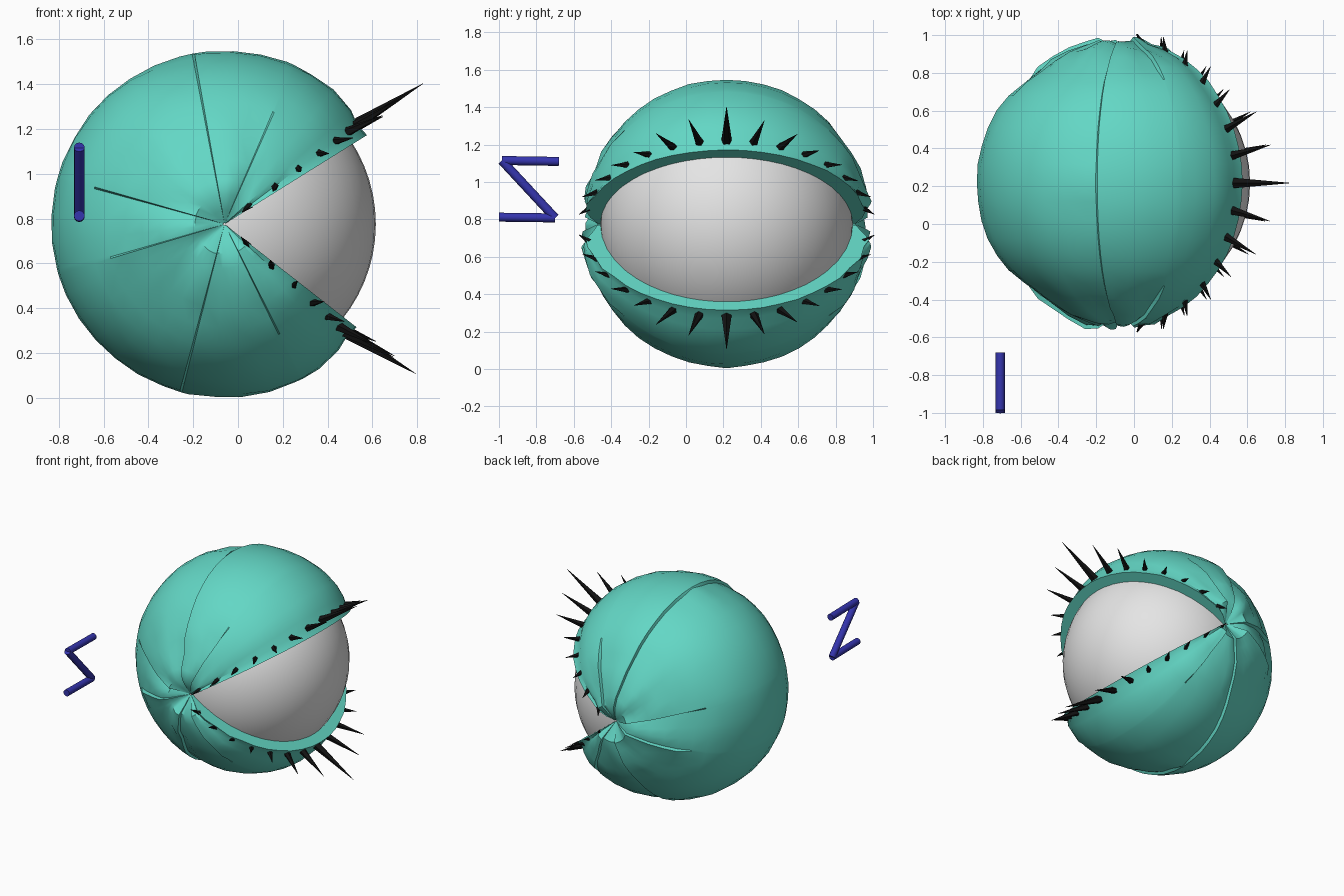
import bpy, bmesh, math, random
from mathutils import Vector, noise

if "Cube" in bpy.data.objects:
    bpy.data.objects.remove(bpy.data.objects["Cube"])

random.seed(4)
C = Vector((-0.06, 0.217, 0.775))      # centre of the eye
R_BALL, R_LID = 0.675, 0.775
UP, LOW = 32, 322                      # lid edges, degrees around the y axis


def material(name, rgb):
    m = bpy.data.materials.new(name)
    m.diffuse_color = (*rgb, 1)
    m.use_nodes = True
    m.node_tree.nodes["Principled BSDF"].inputs["Base Color"].default_value = m.diffuse_color
    return m


TEAL = material("teal", (0.125, 0.68, 0.56))
GREY = material("pale_grey", (0.78, 0.78, 0.78))
BLACK = material("black", (0.006, 0.006, 0.006))
NAVY = material("navy", (0.035, 0.035, 0.42))


def finish(bm, name, mat, angle=None):
    bmesh.ops.recalc_face_normals(bm, faces=bm.faces)
    me = bpy.data.meshes.new(name)
    bm.to_mesh(me)
    bm.free()
    me.materials.append(mat)
    ob = bpy.data.objects.new(name, me)
    bpy.context.collection.objects.link(ob)
    if angle:
        bpy.ops.object.select_all(action='DESELECT')
        ob.select_set(True)
        bpy.context.view_layer.objects.active = ob
        bpy.ops.object.shade_smooth_by_angle(angle=math.radians(angle))
    return ob


def direction(theta, phi):
    """theta from the front corner (-y), phi around y from +x towards +z"""
    t, p = math.radians(theta), math.radians(phi)
    return Vector((math.sin(t) * math.cos(p), -math.cos(t), math.sin(t) * math.sin(p)))


def rod(bm, a, b, r1, r2, sides):
    """tapered bar from a to b"""
    d = b - a
    g = bmesh.ops.create_cone(bm, cap_ends=True, segments=sides, radius1=r1, radius2=r2, depth=d.length)
    rot = d.to_track_quat('Z', 'Y')
    for v in g['verts']:
        v.co = rot @ v.co + (a + b) / 2


# Eyeball
bm = bmesh.new()
bmesh.ops.create_uvsphere(bm, u_segments=48, v_segments=32, radius=R_BALL)
bmesh.ops.translate(bm, verts=bm.verts, vec=C)
finish(bm, "eyeball", GREY, 60)

# Eyelids: a wrinkled shell gathered at both corners, with folds as small steps
# fold = angle, height, reach from the corners in degrees
FOLDS = [(66, 0.022, 42), (100, 0.02, 90), (164, 0.025, 48),
         (196, -0.025, 45), (255, 0.02, 85), (296, -0.022, 40)]


def lid_radius(theta, phi):
    near = min(theta, 180 - theta)                     # angle from nearest corner
    pinch = min(1, near / 10)
    r = R_LID
    r -= 0.03 * math.exp(-((near - 38) / 16) ** 2) * max(0, -math.cos(math.radians(phi)))
    edge = min(abs(phi - UP), abs(phi - LOW))
    r -= 0.025 * max(0, 1 - edge / 22) * min(1, near / 70)
    if 3 < edge < 9:
        r -= 0.012
    for a, h, reach in FOLDS:
        d = phi - a
        if 0 < d < 26 and near < reach:
            r -= h * (1 - d / 26)
    crumple = 0.004 + 0.04 * max(0, 1 - near / 50)
    r += crumple * (noise.noise(direction(theta, phi) * 7) - 0.25)
    return max(R_BALL + 0.008, 0.685 + (r - 0.685) * pinch)


phis = sorted([UP, UP + 5, LOW - 5, LOW] + [UP + 10 + i * 9 for i in range(31)]
              + [f[0] for f in FOLDS] + [f[0] + 0.8 for f in FOLDS])
thetas = [0.5, 5, 10, 15] + [15 + 7.5 * i for i in range(1, 20)] + [165, 170, 175, 179.5]
thetas = sorted(set(thetas))
bm = bmesh.new()
grid = []
for k, phi in enumerate([UP] + phis + [LOW]):
    inner = k in (0, len(phis) + 1)                    # lip reaches in to the eyeball
    grid.append([bm.verts.new(C + direction(t, phi) * (R_BALL - 0.005 if inner else lid_radius(t, phi)))
                 for t in thetas])
for a, b in zip(grid, grid[1:]):
    for i in range(len(thetas) - 1):
        bm.faces.new((a[i], a[i + 1], b[i + 1], b[i]))
finish(bm, "eyelids", TEAL, 35)

# Lashes: spikes along both lid edges, longest in the middle
LENGTHS = [0.36, 0.25, 0.2, 0.11, 0.09, 0.07, 0.07, 0.05]
for name, phi, tip_phi in (("upper_lashes", 37, 34.7), ("lower_lashes", -42, -38.5)):
    bm = bmesh.new()
    for i in range(-7, 8):
        theta = 90 + i * 11.3
        n = LENGTHS[abs(i)]
        r0 = 0.725 + 0.02 * min(1, abs(i) / 4)
        base = C + direction(theta, phi) * r0
        tip = C + direction(theta + i * 0.6, tip_phi + random.uniform(-1, 1)) * (r0 + n)
        rod(bm, base, tip, 0.014 + 0.045 * n, 0.001, 5)
    finish(bm, name, BLACK)

# Zigzag bar floating beside the eye
bm = bmesh.new()
pts = [Vector((-0.708, y, z)) for y, z in ((-0.68, 1.11), (-0.985, 1.115), (-0.70, 0.808), (-1.0, 0.812))]
for a, b in zip(pts, pts[1:]):
    rod(bm, a, b, 0.024, 0.024, 12)
finish(bm, "zigzag_bar", NAVY, 40)
